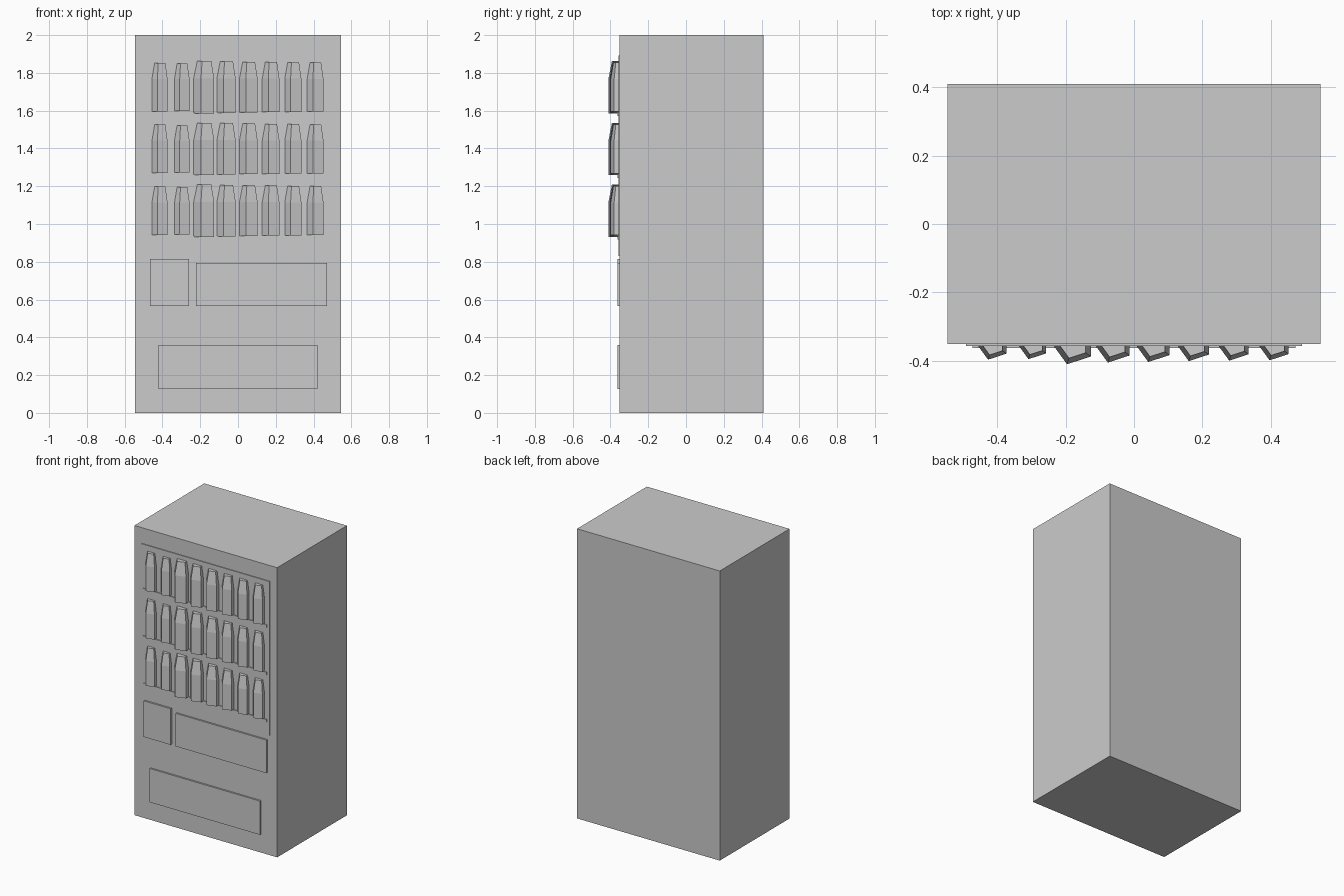
import bpy, bmesh, math

if "Cube" in bpy.data.objects:
    bpy.data.objects.remove(bpy.data.objects["Cube"])

grey = bpy.data.materials.new("plain grey")
grey.diffuse_color = (0.6, 0.6, 0.6, 1)
grey.use_nodes = True
grey.node_tree.nodes["Principled BSDF"].inputs["Base Color"].default_value = grey.diffuse_color

FRONT = -0.351  # y of the cabinet front


def finish(name, bm):
    bmesh.ops.recalc_face_normals(bm, faces=bm.faces)
    me = bpy.data.meshes.new(name)
    bm.to_mesh(me)
    bm.free()
    me.materials.append(grey)
    ob = bpy.data.objects.new(name, me)
    bpy.context.collection.objects.link(ob)
    return ob


def box(name, x0, x1, y0, y1, z0, z1):
    bm = bmesh.new()
    bmesh.ops.create_cube(bm, size=1)
    for v in bm.verts:
        v.co.x = x1 if v.co.x > 0 else x0
        v.co.y = y1 if v.co.y > 0 else y0
        v.co.z = z1 if v.co.z > 0 else z0
    return finish(name, bm)


def bottle(name, x, zc, r, h):
    # five-sided body with a tapered shoulder, half sunk into the front
    bm = bmesh.new()
    rings = []
    for rad, t in ((r, 0), (r, 0.67), (r * 0.7, 1)):
        rings.append([bm.verts.new((x + rad * math.cos(math.pi + k * math.tau / 5),
                                    FRONT + rad * math.sin(math.pi + k * math.tau / 5),
                                    zc + h * (t - 0.5))) for k in range(5)])
    for a, b in zip(rings, rings[1:]):
        for k in range(5):
            n = (k + 1) % 5
            bm.faces.new((a[k], a[n], b[n], b[k]))
    bm.faces.new(rings[0][::-1])
    bm.faces.new(rings[-1])
    return finish(name, bm)


# cabinet and display window
box("cabinet", -0.545, 0.545, FRONT, 0.41, 0, 2)
box("display_window", -0.492, 0.492, FRONT - 0.006, FRONT + 0.01, 0.83, 1.892)

# control panels and pickup slot
box("payment_panel", -0.466, -0.26, -0.363, FRONT + 0.01, 0.566, 0.815)
box("info_panel", -0.222, 0.47, -0.363, FRONT + 0.01, 0.566, 0.794)
box("pickup_flap", -0.421, 0.421, -0.363, FRONT + 0.01, 0.127, 0.36)

# shelves with bottles (radius, height)
sizes = [(0.048, 0.257), (0.0465, 0.25), (0.0622, 0.277), (0.057, 0.273),
         (0.0553, 0.268), (0.0525, 0.264), (0.051, 0.262), (0.05, 0.26)]
for row in range(3):
    drop = row * 0.327
    box(f"shelf_{row + 1}", -0.472, 0.472, -0.363, FRONT + 0.01, 1.571 - drop, 1.59 - drop)
    for i, (r, h) in enumerate(sizes):
        bottle(f"bottle_{row + 1}_{i + 1}", -0.412 + i * 0.1177, 1.7245 - drop, r, h)
